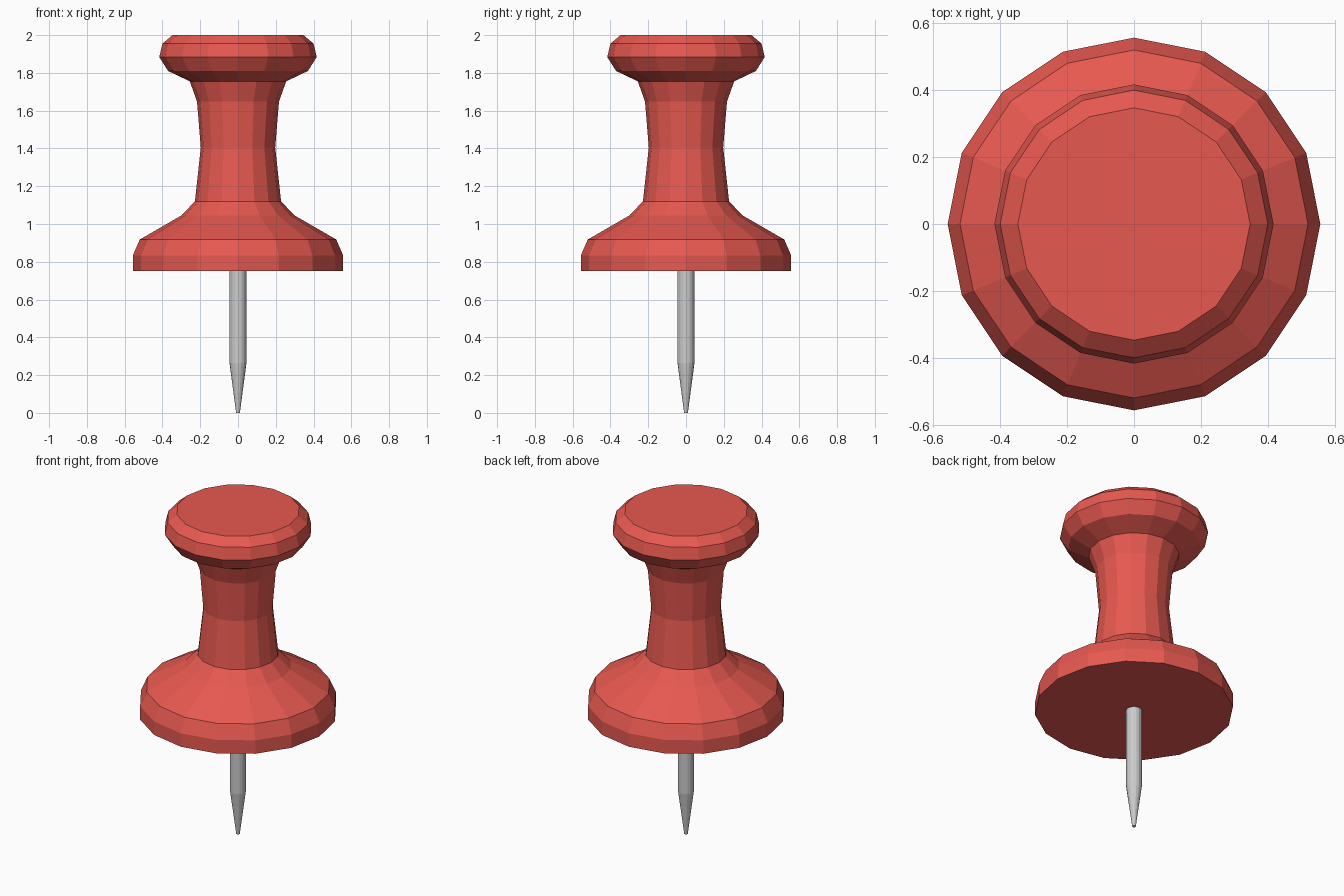
import bpy, bmesh
from math import cos, sin, tau

if "Cube" in bpy.data.objects:
    bpy.data.objects.remove(bpy.data.objects["Cube"])


def lathe(name, profile, sides=16, color=None):
    """Revolve (radius, z) points, bottom to top, into a capped flat-shaded solid."""
    bm = bmesh.new()
    rings = [[bm.verts.new((r * cos(tau * i / sides), r * sin(tau * i / sides), z))
              for i in range(sides)] for r, z in profile]
    for low, high in zip(rings, rings[1:]):
        for i in range(sides):
            j = (i + 1) % sides
            bm.faces.new((low[i], low[j], high[j], high[i]))
    bm.faces.new(rings[0][::-1])
    bm.faces.new(rings[-1])
    mesh = bpy.data.meshes.new(name)
    bm.to_mesh(mesh)
    bm.free()
    obj = bpy.data.objects.new(name, mesh)
    bpy.context.collection.objects.link(obj)
    if color:
        mat = bpy.data.materials.new(name + "_plastic")
        mat.diffuse_color = color
        mat.use_nodes = True
        mat.node_tree.nodes["Principled BSDF"].inputs["Base Color"].default_value = mat.diffuse_color
        mesh.materials.append(mat)
    return obj


# Plastic handle: flared base, waisted grip, rounded cap
lathe("handle", [
    (0.557, 0.75), (0.557, 0.833), (0.52, 0.918), (0.30, 1.045),
    (0.228, 1.12), (0.197, 1.405), (0.217, 1.648), (0.255, 1.755),
    (0.37, 1.81), (0.417, 1.884), (0.40, 1.955), (0.347, 2.0),
], color=(0.8, 0.1, 0.08, 1))

# Steel pin with tapered point
lathe("pin", [(0.01, 0), (0.045, 0.265), (0.045, 0.76)])
